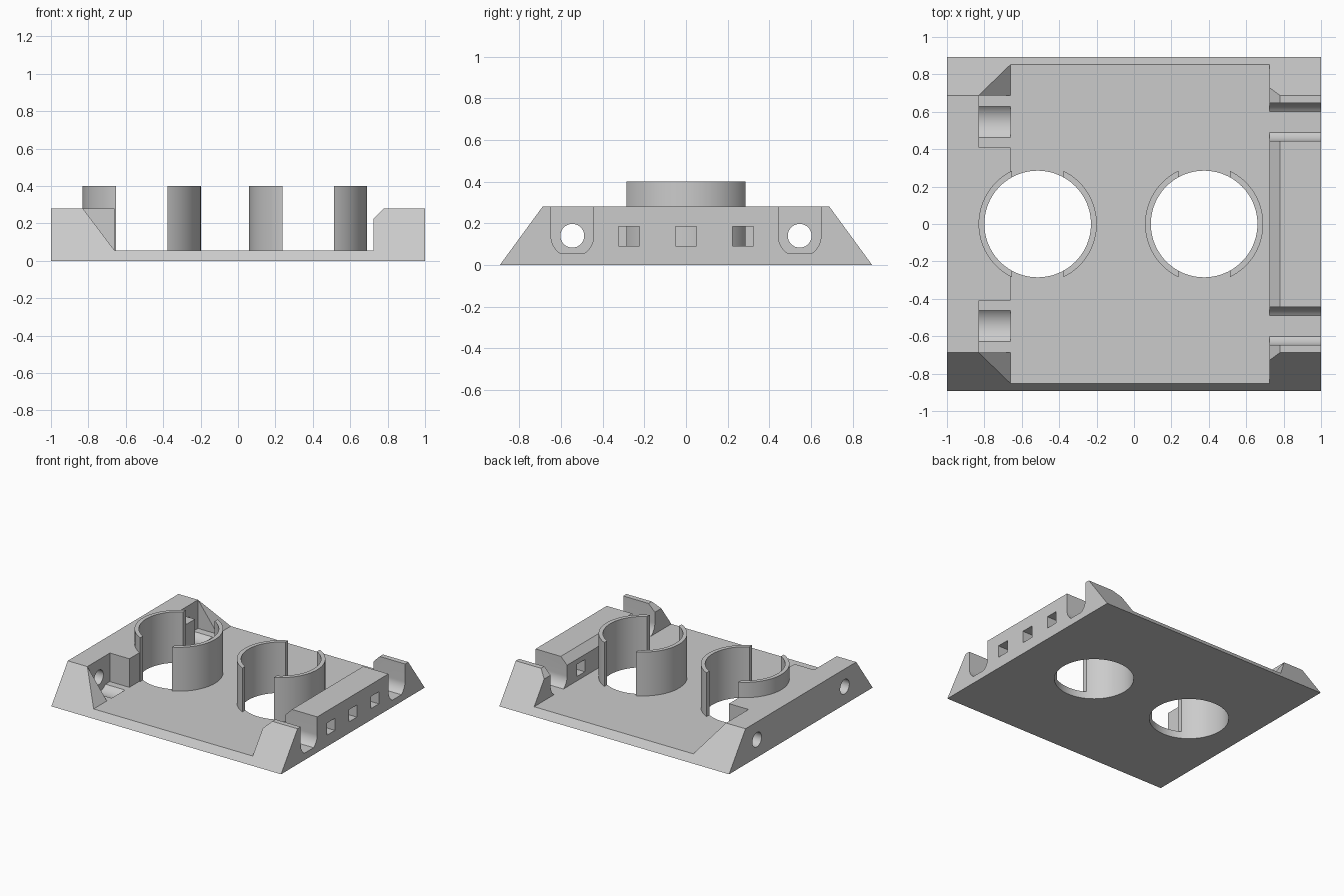
import bpy
import bmesh
from math import asin, cos, pi, radians, sin

cube = bpy.data.objects.get("Cube")
if cube:
    bpy.data.objects.remove(cube, do_unlink=True)

TOP, FLOOR, AXLE_Z = 0.28, 0.055, 0.14
LEDGE_X, INNER_X = -0.66, 0.725
SIDE_Y = 0.5455

grey = bpy.data.materials.new("plain_grey")
grey.use_nodes = True
colour = (0.6, 0.6, 0.6, 1)
grey.diffuse_color = colour
grey.node_tree.nodes["Principled BSDF"].inputs["Base Color"].default_value = colour


def prism(name, profile, axis, lo, hi):
    """Extrude a closed 2D profile along the named axis."""
    place = {
        "x": lambda a, b, d: (d, a, b),
        "y": lambda a, b, d: (a, d, b),
        "z": lambda a, b, d: (a, b, d),
    }[axis]
    bm = bmesh.new()
    near = [bm.verts.new(place(a, b, lo)) for a, b in profile]
    far = [bm.verts.new(place(a, b, hi)) for a, b in profile]
    bm.faces.new(near)
    bm.faces.new(far[::-1])
    count = len(profile)
    for i in range(count):
        j = (i + 1) % count
        bm.faces.new((near[i], near[j], far[j], far[i]))
    bmesh.ops.recalc_face_normals(bm, faces=bm.faces)
    mesh = bpy.data.meshes.new(name)
    bm.to_mesh(mesh)
    bm.free()
    mesh.materials.append(grey)
    obj = bpy.data.objects.new(name, mesh)
    bpy.context.collection.objects.link(obj)
    return obj


def rect(a0, a1, b0, b1):
    return [(a0, b0), (a1, b0), (a1, b1), (a0, b1)]


def arc(ca, cb, r, start, end, steps):
    angles = [start + (end - start) * i / steps for i in range(steps + 1)]
    return [(ca + r * cos(t), cb + r * sin(t)) for t in angles]


def circle(ca, cb, r, steps=64):
    return arc(ca, cb, r, 0, 2 * pi, steps)[:-1]


def combine(target, tool, operation="DIFFERENCE"):
    """Apply an exact boolean and discard the tool."""
    tool.hide_render = True
    mod = target.modifiers.new("combine", "BOOLEAN")
    mod.operation = operation
    mod.solver = "EXACT"
    mod.object = tool
    bpy.ops.object.select_all(action="DESELECT")
    bpy.context.view_layer.objects.active = target
    target.select_set(True)
    bpy.ops.object.modifier_apply(modifier=mod.name)
    bpy.data.objects.remove(tool, do_unlink=True)


# Tray body with sloping front and back ends
body = prism("tray_body", [(-0.893, 0), (0.893, 0), (0.688, TOP), (-0.688, TOP)],
             "x", -1, 1)

# Central cavity, with a chamfer on one wall
cavity = [(LEDGE_X, FLOOR), (INNER_X, FLOOR), (INNER_X, 0.225), (1, 0.5), (LEDGE_X, 0.5)]
combine(body, prism("cavity_cutter", cavity, "y", -1, 1))

slot_r = 0.1025
dip = asin((AXLE_Z - FLOOR) / slot_r)

for side in (-1, 1):
    yc = side * SIDE_Y

    # Sloped inner end of the ledge
    slope = [(LEDGE_X, FLOOR), (-0.6, 0.07), (-0.6, 0.505), (-1, 0.505)]
    ends = sorted((side * 0.6, side))
    combine(body, prism("slope_cutter", slope, "y", *ends))

    # Pocket with a rounded channel in its floor and a round hole behind
    ys = sorted((side * 0.408, side * 0.688))
    combine(body, prism("pocket_cutter", rect(*ys, FLOOR, 0.5), "x", -0.83, -0.6))
    combine(body, prism("channel_cutter", circle(yc, AXLE_Z, 0.119), "x", -0.83, LEDGE_X))
    combine(body, prism("hole_cutter", circle(yc, AXLE_Z, 0.057, 40), "x", -1.1, -0.75))

    # Open slot with rounded lower corners
    slot = arc(yc, AXLE_Z, slot_r, -dip, 0, 10)
    slot += [(yc + slot_r, 0.5), (yc - slot_r, 0.5)]
    slot += arc(yc, AXLE_Z, slot_r, pi, pi + dip, 10)
    combine(body, prism("slot_cutter", slot, "x", 0.7, 1.1))

# Square windows through the chamfered wall
for yc in (-0.273, 0, 0.273):
    window = rect(yc - 0.05, yc + 0.05, 0.09, 0.185)
    combine(body, prism("window_cutter", window, "x", 0.7, 1.1))

# Split collars around two round openings
for xc in (-0.515, 0.375):
    collar = prism("collar", circle(xc, 0, 0.316, 96), "z", 0.02, 0.4)
    gap = rect(xc - 0.1375, xc + 0.1375, 0.03, 0.6)
    combine(collar, prism("gap_cutter", gap, "y", -0.5, 0.5))
    combine(body, collar, "UNION")
    combine(body, prism("bore_cutter", circle(xc, 0, 0.285, 96), "z", -0.1, 0.6))

bpy.ops.object.select_all(action="DESELECT")
body.select_set(True)
bpy.context.view_layer.objects.active = body
bpy.ops.object.shade_smooth_by_angle(angle=radians(25))
